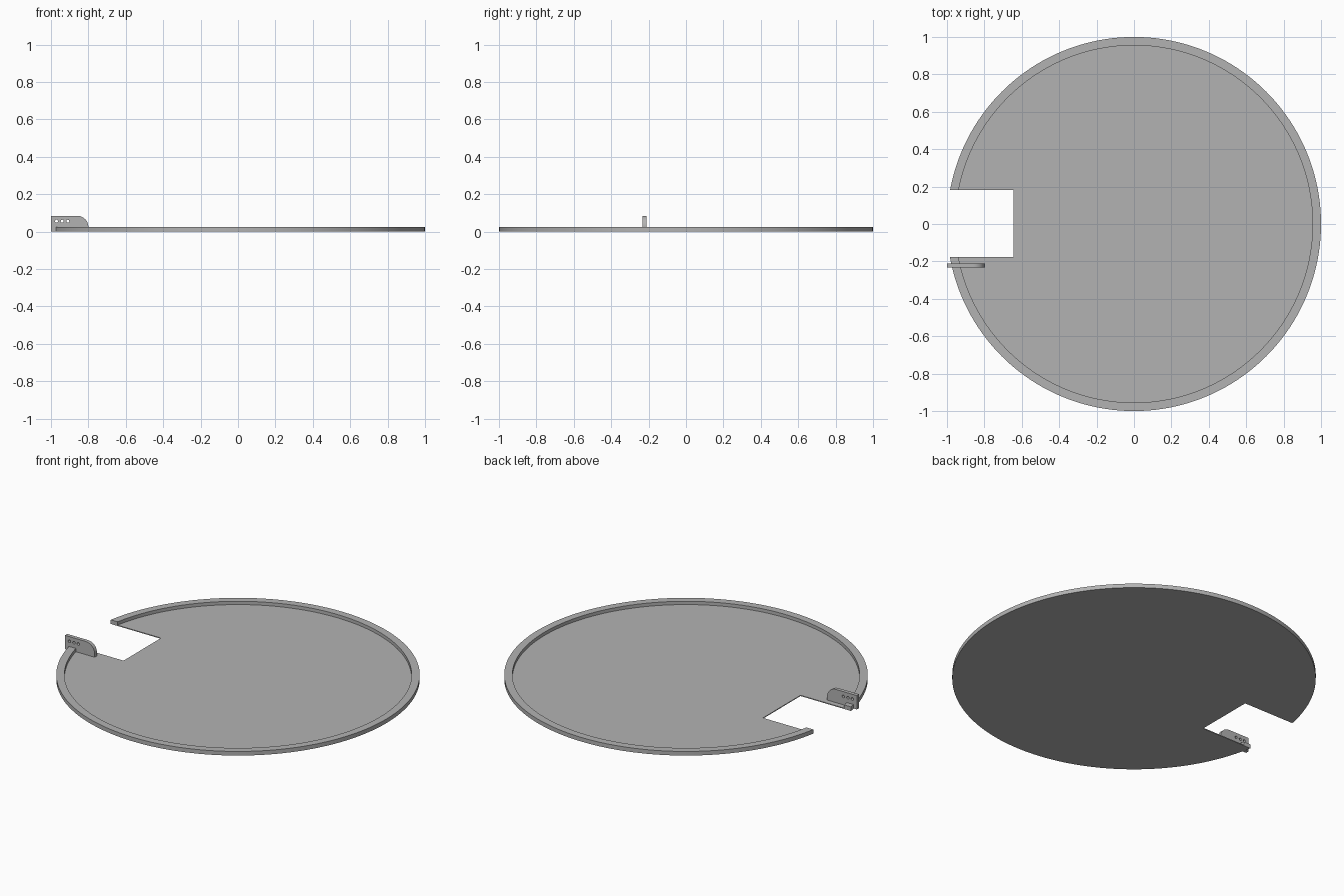
import bpy, bmesh
from math import pi, cos, sin, radians
from mathutils import Matrix, Vector

cube = bpy.data.objects.get("Cube")
if cube:
    bpy.data.objects.remove(cube)

RIM_TOP, FLOOR_TOP, RIM_INNER = 0.025, 0.005, 0.955

grey = bpy.data.materials.new("plain grey")
grey.use_nodes = True
colour = (0.45, 0.45, 0.45, 1)
grey.diffuse_color = colour
grey.node_tree.nodes["Principled BSDF"].inputs["Base Color"].default_value = colour


def make_object(name, bm):
    bmesh.ops.recalc_face_normals(bm, faces=bm.faces)
    mesh = bpy.data.meshes.new(name)
    bm.to_mesh(mesh)
    bm.free()
    mesh.materials.append(grey)
    obj = bpy.data.objects.new(name, mesh)
    bpy.context.collection.objects.link(obj)
    return obj


def cut(obj, cutter):
    """Subtract the cutter, apply the result and discard the cutter."""
    cutter.hide_render = True
    mod = obj.modifiers.new("cut", 'BOOLEAN')
    mod.operation, mod.solver, mod.object = 'DIFFERENCE', 'EXACT', cutter
    bpy.ops.object.select_all(action='DESELECT')
    bpy.context.view_layer.objects.active = obj
    obj.select_set(True)
    bpy.ops.object.modifier_apply(modifier=mod.name)
    bpy.data.objects.remove(cutter)
    bpy.ops.object.shade_smooth_by_angle(angle=radians(30))


# Shallow round tray with a raised rim, turned from its half section
bm = bmesh.new()
section = [(0, 0), (1, 0), (1, RIM_TOP), (RIM_INNER, RIM_TOP),
           (RIM_INNER, FLOOR_TOP), (0, FLOOR_TOP)]
verts = [bm.verts.new((r, 0, z)) for r, z in section]
edges = [bm.edges.new(pair) for pair in zip(verts, verts[1:])]
bmesh.ops.spin(bm, geom=verts + edges, cent=(0, 0, 0), axis=(0, 0, 1),
               angle=2 * pi, steps=160)
bmesh.ops.remove_doubles(bm, verts=bm.verts, dist=1e-5)
tray = make_object("round_tray", bm)

# Rectangular notch through the right edge
bm = bmesh.new()
bmesh.ops.create_cube(bm, size=1, matrix=Matrix.Translation((-0.895, 0.003, 0))
                      @ Matrix.Diagonal((0.5, 0.36, 0.2, 1)))
cut(tray, make_object("notch_cutter", bm))

# Upright bracket plate with one rounded corner
bm = bmesh.new()
left, right, bottom, top, radius = -1.0, -0.8, 0.001, 0.085, 0.06
outline = [(left, top), (left, bottom), (right, bottom)]
for i in range(13):
    a = i / 12 * pi / 2
    outline.append((right - radius + radius * cos(a), top - radius + radius * sin(a)))
face = bm.faces.new([bm.verts.new((x, -0.232, z)) for x, z in outline])
side = bmesh.ops.extrude_face_region(bm, geom=[face])
bmesh.ops.translate(bm, vec=Vector((0, 0.022, 0)),
                    verts=[v for v in side["geom"] if isinstance(v, bmesh.types.BMVert)])
bracket = make_object("bracket_plate", bm)

# Row of three small holes through the bracket
bm = bmesh.new()
for i in range(3):
    bmesh.ops.create_cone(bm, cap_ends=True, segments=24, radius1=0.008, radius2=0.008,
                          depth=0.1, matrix=Matrix.Translation((-0.97 + i * 0.03, -0.22, 0.056))
                          @ Matrix.Rotation(pi / 2, 4, 'X'))
cut(bracket, make_object("hole_cutter", bm))
